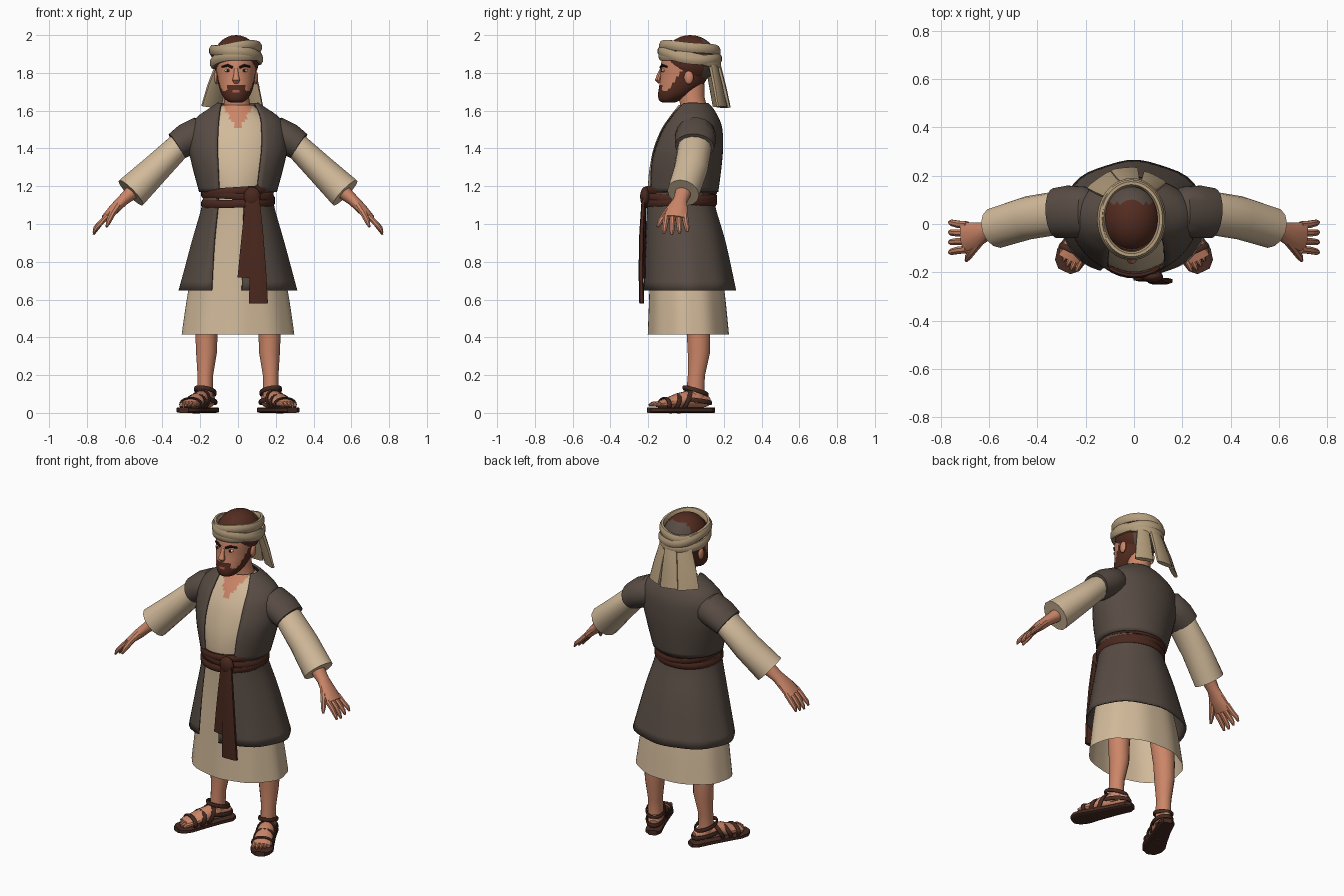
import bpy, bmesh, math
from mathutils import Vector, Matrix

if "Cube" in bpy.data.objects:
    bpy.data.objects.remove(bpy.data.objects["Cube"])


def colour(name, r, g, b):
    m = bpy.data.materials.new(name)
    lin = lambda c: (c / 255 / 12.92) if c < 10 else ((c / 255 + 0.055) / 1.055) ** 2.4
    m.diffuse_color = (lin(r), lin(g), lin(b), 1)
    m.use_nodes = True
    m.node_tree.nodes["Principled BSDF"].inputs["Base Color"].default_value = m.diffuse_color
    return m


SKIN = colour("skin", 204, 134, 104)
TUNIC = colour("tunic_linen", 210, 186, 154)
VEST = colour("vest_wool", 88, 76, 68)
SASH = colour("sash_cloth", 74, 40, 30)
HAIR = colour("hair_brown", 84, 44, 32)
SCARF = colour("scarf_cloth", 180, 157, 124)
LEATHER = colour("sandal_leather", 70, 42, 33)
WHITE = colour("eye_white", 225, 215, 205)
DARK = colour("dark_brown", 40, 24, 20)
LIP = colour("lips", 165, 92, 75)


def make(name, verts, faces, mats, rule=None, mirror=False, thick=0, angle=35):
    me = bpy.data.meshes.new(name)
    me.from_pydata([tuple(v) for v in verts], [], faces)
    bm = bmesh.new()
    bm.from_mesh(me)
    bmesh.ops.recalc_face_normals(bm, faces=bm.faces)
    bm.to_mesh(me)
    bm.free()
    ob = bpy.data.objects.new(name, me)
    bpy.context.collection.objects.link(ob)
    for m in mats:
        me.materials.append(m)
    if rule:
        for p in me.polygons:
            p.material_index = rule(p.center)
    bpy.ops.object.select_all(action='DESELECT')
    bpy.context.view_layer.objects.active = ob
    ob.select_set(True)
    bpy.ops.object.shade_smooth_by_angle(angle=math.radians(angle))
    if thick:
        s = ob.modifiers.new("thickness", 'SOLIDIFY')
        s.thickness, s.offset = thick, 0
    if mirror:
        ob.modifiers.new("mirror", 'MIRROR').use_clip = False
    return ob


def sweep(name, pts, radii, mat, ref=(0, 1, 0), n=12, closed=False, power=1.0, M=None, mirror=False):
    """Tube through pts; each radius is (across, along ref)."""
    pts, ref, L = [Vector(p) for p in pts], Vector(ref), len(pts)
    if not isinstance(radii, list):
        radii = [radii] * L
    sp = lambda c: math.copysign(abs(c) ** power, c)
    verts, faces = [], []
    for i, p in enumerate(pts):
        a, b = radii[i]
        nxt = pts[(i + 1) % L] if closed else pts[min(i + 1, L - 1)]
        prv = pts[i - 1] if closed else pts[max(i - 1, 0)]
        d = (nxt - prv).normalized()
        u = d.cross(ref).normalized()
        v = u.cross(d).normalized()
        for j in range(n):
            t = 2 * math.pi * (j + 0.5) / n
            verts.append(p + u * a * sp(math.cos(t)) + v * b * sp(math.sin(t)))
    for i in range(L if closed else L - 1):
        k = (i + 1) % L
        faces += [(i * n + j, i * n + (j + 1) % n, k * n + (j + 1) % n, k * n + j) for j in range(n)]
    if not closed:
        faces += [tuple(range(n)), tuple(range((L - 1) * n, L * n))]
    if M:
        verts = [M @ v for v in verts]
    return make(name, verts, faces, [mat], mirror=mirror)


def ring(c, rx, ry, tx=0, ty=0, wob=0, n=40):
    """Closed elliptical path; tx lifts +x, ty lifts the front."""
    T = [2 * math.pi * i / n for i in range(n)]
    return [(c[0] + rx * math.sin(t), c[1] - ry * math.cos(t),
             c[2] + tx * math.sin(t) + ty * math.cos(t) + wob * math.sin(3 * t)) for t in T]


def spline(rows, k):
    out = []
    for i in range(len(rows) - 1):
        a, b, c, d = (rows[max(i - 1, 0)], rows[i], rows[i + 1], rows[min(i + 2, len(rows) - 1)])
        for s in range(k):
            t = s / k
            out.append([0.5 * (2 * q + (r - p) * t + (2 * p - 5 * q + 4 * r - w) * t * t
                               + (3 * q - p - 3 * r + w) * t ** 3) for p, q, r, w in zip(a, b, c, d)])
    return out + [list(rows[-1])]


def loft(name, rows, mats, cx=0.0, n=40, k=4, fold=0, count=11, rule=None, thick=0, caps=False):
    """Rows are (z, half width, front y, back y[, gap left x, gap right x])."""
    rows = spline(rows, k)
    gap = len(rows[0]) > 4
    z0, z1 = rows[0][0], rows[-1][0]
    m, verts, faces = (n + 1 if gap else n), [], []
    for r in rows:
        z, rx, yf, yb = r[:4]
        t0, t1 = 0, 2 * math.pi
        if gap:
            t0 = math.asin(min(1, r[5] / rx))
            t1 = 2 * math.pi + math.asin(max(-1, r[4] / rx))
        for j in range(m):
            t = t0 + (t1 - t0) * j / n
            f = 1 + fold * (z1 - z) / (z1 - z0) * math.cos(count * t)
            verts.append((cx + rx * f * math.sin(t), (yf + yb) / 2 - (yb - yf) / 2 * f * math.cos(t), z))
    for i in range(len(rows) - 1):
        for j in range(m - 1 if gap else m):
            h = (j + 1) % m
            faces.append((i * m + j, i * m + h, (i + 1) * m + h, (i + 1) * m + j))
    if caps:
        faces += [tuple(range(m)), tuple(range(len(verts) - m, len(verts)))]
    return make(name, verts, faces, mats, rule, thick=thick)


def ball(name, c, s, mat, mats=None, rule=None, seg=20):
    bm = bmesh.new()
    bmesh.ops.create_uvsphere(bm, u_segments=seg, v_segments=seg // 2, radius=1,
                              matrix=Matrix.Translation(c) @ Matrix.Diagonal((*s, 1)))
    verts = [v.co.copy() for v in bm.verts]
    faces = [tuple(v.index for v in f.verts) for f in bm.faces]
    bm.free()
    return make(name, verts, faces, mats or [mat], rule)


# Tunic with a bare V at the neck
loft("tunic", [(.415, .297, -.2, .23), (.65, .262, -.192, .205), (.9, .205, -.188, .165), (1.1, .165, -.19, .135),
               (1.2, .178, -.2, .15), (1.32, .215, -.188, .17), (1.45, .225, -.15, .17), (1.54, .19, -.102, .15),
               (1.6, .115, -.06, .12), (1.63, .08, -.04, .1)], [TUNIC, SKIN], n=64, k=5, fold=.012, count=9,
     rule=lambda c: int(c.y < 0 and c.z > 1.495 and abs(c.x) < .004 + (c.z - 1.495) * .6))

# Vest: upper body, cap sleeves and open skirt
loft("vest_body", [(1.17, .2, -.208, .165, -.1, .1), (1.3, .235, -.205, .182, -.105, .115),
                   (1.4, .255, -.183, .19, -.108, .125), (1.5, .25, -.14, .187, -.105, .125),
                   (1.56, .215, -.1, .168, -.1, .12), (1.61, .145, -.07, .138, -.095, .105),
                   (1.637, .105, -.045, .112, -.088, .09)], [VEST], thick=.012)
loft("vest_skirt", [(.648, .306, -.218, .258, -.14, .02), (.9, .24, -.21, .205, -.125, .025),
                    (1.1, .185, -.205, .148, -.105, .03), (1.18, .185, -.205, .148, -.1, .03)],
     [VEST], fold=.015, count=8, thick=.01)
sweep("vest_cap_sleeve", [(-.16, .05, 1.49), (-.2, .05, 1.48), (-.27, .05, 1.447), (-.325, .045, 1.412)],
      [(.06, .08), (.09, .105), (.088, .11), (.077, .104)], VEST, n=20, mirror=True)

# Arms
sweep("sleeve", [(-.2, .05, 1.48), (-.32, .045, 1.405), (-.44, .025, 1.288), (-.567, -.015, 1.165)],
      [(.06, .07), (.07, .09), (.08, .09), (.093, .086)], TUNIC, n=14, mirror=True)
sweep("forearm_and_palm", [(-.5, .0, 1.225), (-.57, -.017, 1.16), (-.61, -.03, 1.125), (-.655, -.045, 1.08),
                           (-.705, -.055, 1.03)],
      [(.045, .05), (.038, .042), (.031, .038), (.029, .055), (.02, .064)], SKIN, mirror=True)
for i in range(4):
    o = (i - 1.5) / 1.5
    y, e = -.055 + .05 * o, .012 * abs(o + .3)
    sweep("finger", [(-.69, y, 1.045), (-.728, y + .004 * o, 1.005), (-.755, y + .01 * o, .965 + e),
                     (-.765, y + .012 * o, .943 + e)],
          [(.016, .017), (.015, .016), (.012, .014), (.005, .007)], SKIN, n=8, mirror=True)
sweep("thumb", [(-.635, -.065, 1.1), (-.665, -.105, 1.055), (-.685, -.135, 1.015), (-.695, -.152, .985)],
      [(.02, .022), (.018, .019), (.015, .015), (.006, .007)], SKIN, n=8, mirror=True)

# Sash: wrapped bands, knot and hanging tails
for z, tx, ty in ((1.175, .012, .0), (1.145, -.014, .005), (1.112, .006, -.004)):
    sweep("sash_band", ring((0, -.03, z), .183, .182, tx, ty), (.014, .023), SASH, (0, 0, 1), 8, True)
ball("sash_knot", (.075, -.217, 1.145), (.045, .026, .052), SASH)
sweep("sash_tail_short", [(.07, -.222, 1.14), (.066, -.225, 1.0), (.058, -.226, .85), (.05, -.226, .715)],
      [(.03, .012), (.042, .013), (.05, .013), (.055, .012)], SASH, (0, -1, 0), 8, power=.6)
sweep("sash_tail_long", [(.09, -.225, 1.14), (.1, -.235, .95), (.106, -.238, .75), (.108, -.235, .58)],
      [(.025, .01), (.035, .013), (.045, .014), (.053, .013)], SASH, (0, -1, 0), 8, power=.6)

# Legs
sweep("leg", [(-.15, .05, .75), (-.16, .06, .55), (-.167, .066, .42), (-.167, .068, .32), (-.173, .055, .2),
              (-.174, .05, .12), (-.174, .05, .05)],
      [(.075, .08), (.068, .07), (.06, .063), (.056, .06), (.042, .046), (.042, .048), (.042, .05)],
      SKIN, n=16, mirror=True)

# Feet and sandals, built straight then turned outward
F = Matrix.Translation((-.207, -.022, 0)) @ Matrix.Rotation(math.radians(-25), 4, 'Z')
UP = (0, 0, 1)
sweep("foot", [(0, .155, .06), (0, .12, .065), (0, .06, .075), (0, -.02, .065), (0, -.1, .05), (0, -.14, .045)],
      [(.025, .025), (.04, .04), (.045, .05), (.05, .04), (.056, .024), (.05, .015)], SKIN, UP, M=F, mirror=True)
for i in range(5):
    x, y = -.044 + i * .022, -.175 + .006 * abs(i - 3.2) ** 1.6
    sweep("toe", [(x, -.11, .048), (x, y + .02, .046), (x, y, .04)],
          [(.012, .014), (.012, .014), (.006, .007)], SKIN, UP, 8, M=F, mirror=True)
sweep("sandal_sole", [(0, .182, .015), (0, .155, .015), (0, .06, .015), (0, -.05, .015), (0, -.12, .015),
                      (0, -.165, .015), (0, -.192, .015)],
      [(w, .015) for w in (.025, .046, .048, .058, .067, .056, .028)], LEATHER, UP, 12, power=.4, M=F, mirror=True)
for y, w, z, h, lean in ((-.1, .061, .045, .034, 0), (-.045, .058, .05, .047, .02), (.01, .054, .06, .058, .03)):
    arc = [2 * math.pi * i / 24 for i in range(24)]
    sweep("sandal_strap", [(w * math.sin(t), y + lean * math.cos(t), z + h * math.cos(t)) for t in arc],
          (.006, .013), LEATHER, (0, 1, 0), 8, True, M=F, mirror=True)
sweep("sandal_ankle_strap", ring((0, .08, .115), .052, .066, 0, .02, n=24), (.006, .012), LEATHER, UP, 8, True,
      M=F, mirror=True)
sweep("sandal_heel_strap", ring((0, .075, .065), .051, .092, 0, .012, n=24), (.006, .013), LEATHER, UP, 8, True,
      M=F, mirror=True)

# Neck
sweep("neck", [(-.003, .05, 1.52), (-.004, .045, 1.6), (-.008, .03, 1.67), (-.01, .03, 1.74)],
      [(.1, .08), (.075, .07), (.066, .068), (.066, .07)], SKIN, n=20)


# Head, with beard, lips and hair chosen by position
def head_colour(c):
    x, z = abs(c.x + .01), c.z
    t = math.degrees(math.atan2(x, -c.y))
    if t > 98 and z > 1.69:
        return 1
    if x < .021 and t < 60 and 1.698 < z < 1.712:
        return 2
    if x < .05 and t < 60 and z < 1.735:
        return 1
    return int(t < 105 and z < 1.7 + max(0, t - 35) * .0026)


loft("head", [(1.643, .03, -.125, -.06), (1.655, .052, -.142, -.03), (1.685, .076, -.148, .03),
              (1.73, .092, -.142, .085), (1.78, .1, -.136, .115), (1.85, .107, -.132, .14), (1.93, .1, -.11, .13)],
     [SKIN, HAIR, LIP], cx=-.01, n=56, k=7, rule=head_colour, caps=True)
ball("hair_cap", (-.01, .022, 1.87), (.122, .142, .13), HAIR, [HAIR, VEST], lambda c: int(c.y > .09), 32)
sweep("nose", [(-.01, -.128, 1.825), (-.01, -.139, 1.79), (-.01, -.148, 1.762), (-.01, -.138, 1.748)],
      [(.01, .008), (.013, .014), (.021, .017), (.014, .01)], SKIN, n=10)
for s in (-1, 1):
    x = -.01 + s * .044
    ball("eye", (x, -.119, 1.813), (.018, .011, .009), WHITE, seg=14)
    ball("iris", (x, -.126, 1.813), (.008, .007, .008), DARK, seg=12)
    sweep("eyebrow", [(-.01 + s * .018, -.134, 1.828), (x, -.126, 1.84), (-.01 + s * .075, -.1, 1.832)],
          [(.007, .007), (.008, .007), (.004, .005)], DARK, UP, 8)
    ball("ear", (-.01 + s * .104, .015, 1.775), (.013, .025, .036), SKIN, seg=14)

# Headscarf: wrapped bands and back tails
for z, r, tx, ty, w in ((1.925, .122, .014, .014, .004), (1.895, .128, -.018, .02, .005),
                        (1.868, .124, .012, .024, -.004)):
    sweep("scarf_band", ring((-.01, .02, z), r, r + .027, tx, ty, w), (.016, .028), SCARF, UP, 8, True)
for x0, x1, x2, y0, y2, w, nx in ((-.085, -.115, -.142, .125, .18, .055, -.7), (-.015, -.028, -.04, .16, .222, .05, -.1),
                                  (.055, .07, .085, .135, .19, .045, .5)):
    sweep("scarf_tail", [(x0, y0 - .01, 1.89), (x0, y0 + .01, 1.83), (x1, (y0 + y2) / 2 + .005, 1.73), (x2, y2, 1.62)],
          [(.035, .015), (w - .01, .017), (w, .016), (w + .008, .012)], SCARF, (nx, 1, 0), 10, power=.7)
